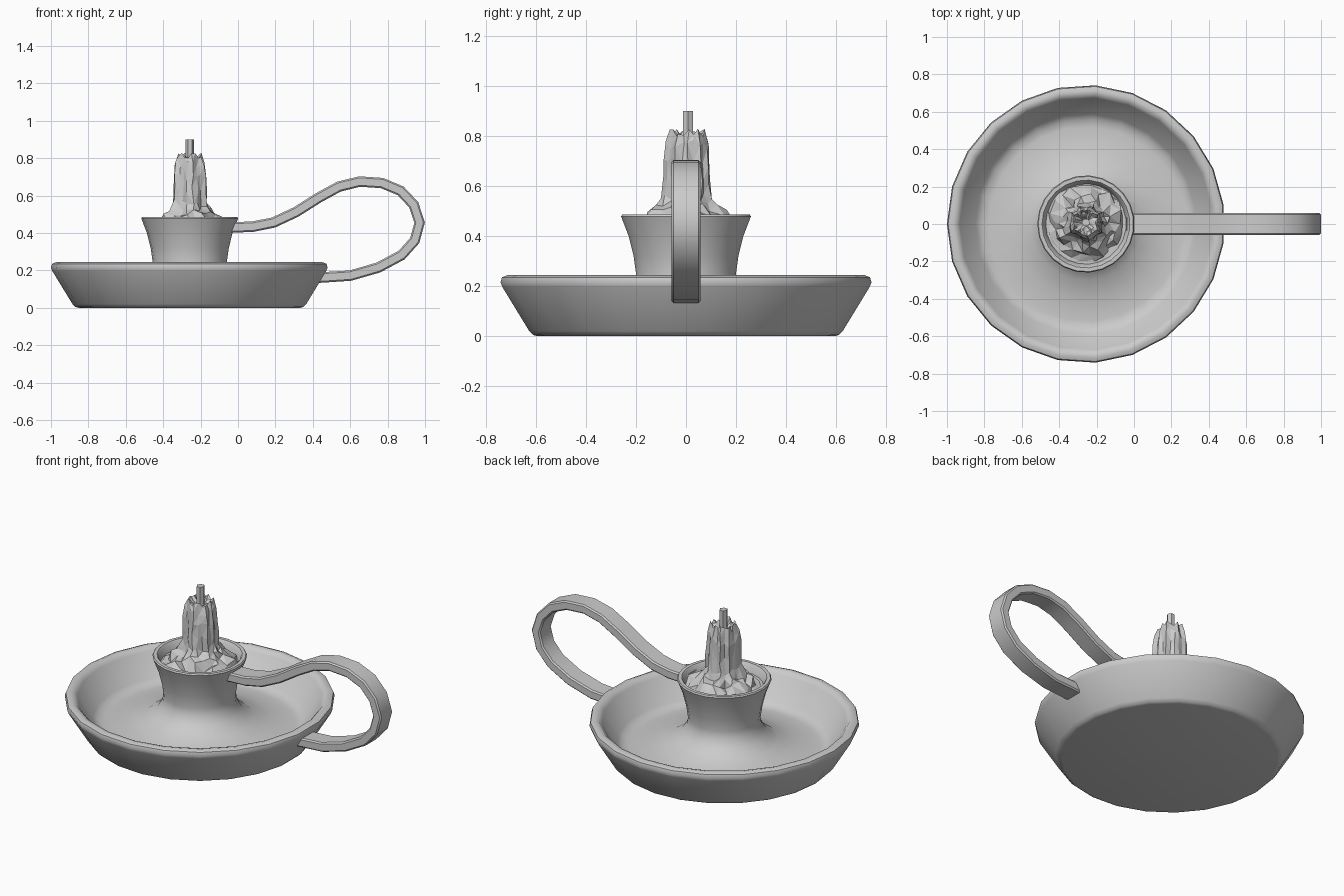
import bpy, bmesh, math, random
from mathutils import Vector

if "Cube" in bpy.data.objects:
    bpy.data.objects.remove(bpy.data.objects["Cube"])

random.seed(7)
CX = -0.257


def make_object(name, bm, smooth_angle=None):
    bmesh.ops.recalc_face_normals(bm, faces=bm.faces)
    mesh = bpy.data.meshes.new(name)
    bm.to_mesh(mesh)
    bm.free()
    ob = bpy.data.objects.new(name, mesh)
    bpy.context.collection.objects.link(ob)
    if smooth_angle:
        bpy.ops.object.select_all(action='DESELECT')
        ob.select_set(True)
        bpy.context.view_layer.objects.active = ob
        bpy.ops.object.shade_smooth_by_angle(angle=math.radians(smooth_angle))
    return ob


def loft(rings):
    """Skin a list of closed rings of points and cap both ends."""
    bm = bmesh.new()
    vs = [[bm.verts.new(p) for p in ring] for ring in rings]
    n = len(vs[0])
    for a, b in zip(vs, vs[1:]):
        for i in range(n):
            j = (i + 1) % n
            bm.faces.new((a[i], a[j], b[j], b[i]))
    bm.faces.new(vs[0])
    bm.faces.new(vs[-1])
    return bm


def circle(r, z, n, start=0.0, cx=CX, cy=0.0):
    return [(cx + r * math.cos(start + math.tau * i / n),
             cy + r * math.sin(start + math.tau * i / n), z) for i in range(n)]


# Dish, flared neck and candle cup in one lathed profile
profile = [(0.595, 0.0), (0.612, 0.004), (0.628, 0.02), (0.735, 0.195), (0.743, 0.215),
           (0.737, 0.235), (0.715, 0.244), (0.69, 0.238), (0.675, 0.22), (0.59, 0.095),
           (0.56, 0.075), (0.52, 0.07), (0.40, 0.085), (0.30, 0.115), (0.235, 0.16),
           (0.205, 0.21), (0.20, 0.25), (0.21, 0.32), (0.23, 0.40), (0.255, 0.465),
           (0.26, 0.478), (0.255, 0.486), (0.235, 0.486), (0.228, 0.478), (0.215, 0.435)]
make_object("dish_and_cup", loft([circle(r, z, 23, math.pi) for r, z in profile]), 40)

# Handle: rectangular strap swept along a looped path
path = [(-0.04, 0.429), (0.08, 0.434), (0.19, 0.456), (0.31, 0.512), (0.43, 0.588),
        (0.54, 0.648), (0.65, 0.675), (0.77, 0.667), (0.87, 0.625), (0.94, 0.55),
        (0.971, 0.455), (0.945, 0.36), (0.875, 0.282), (0.75, 0.215), (0.60, 0.172),
        (0.43, 0.161)]
pts = [Vector((x, 0, z)) for x, z in path]
rings = []
for i, p in enumerate(pts):
    t = (pts[min(i + 1, len(pts) - 1)] - pts[max(i - 1, 0)]).normalized()
    side = Vector((-t.z, 0, t.x))
    rings.append([p + side * s + Vector((0, y, 0)) for s, y in
                  ((0.028, 0.05), (0.028, -0.05), (0.02, -0.058),
                   (-0.02, -0.058), (-0.028, -0.05), (-0.028, 0.05),
                   (-0.02, 0.058), (0.02, 0.058))])
make_object("handle", loft(rings), 35)

# Melted candle: faceted, with a ragged base, drip columns and a hollow top
N = 22
column = [random.uniform(0.86, 1.14) for _ in range(N)]
levels = [(0.205, 0.435, 0.08, 0.012), (0.185, 0.465, 0.12, 0.02), (0.145, 0.487, 0.16, 0.02),
          (0.115, 0.515, 0.10, 0.018), (0.096, 0.56, 0.06, 0.02), (0.093, 0.63, 0.05, 0.025),
          (0.089, 0.70, 0.05, 0.025), (0.084, 0.765, 0.05, 0.02), (0.07, 0.812, 0.08, 0.017),
          (0.048, 0.80, 0.1, 0.012), (0.02, 0.785, 0.05, 0.004)]
wax = []
for r, z, jr, jz in levels:
    ring = []
    for i in range(N):
        a = math.tau * i / N + random.uniform(-0.06, 0.06)
        rr = r * (column[i] if z > 0.48 else 1) * (1 + random.uniform(-jr, jr))
        ring.append((CX + rr * math.cos(a), 0.01 + rr * math.sin(a),
                     z + random.uniform(-jz, jz)))
    wax.append(ring)
bm = loft(wax)
bmesh.ops.triangulate(bm, faces=bm.faces)
make_object("candle_wax", bm)

# Wick
make_object("wick", loft([circle(0.023, z, 6, 0, CX, 0.008) for z in (0.76, 0.9)]))
